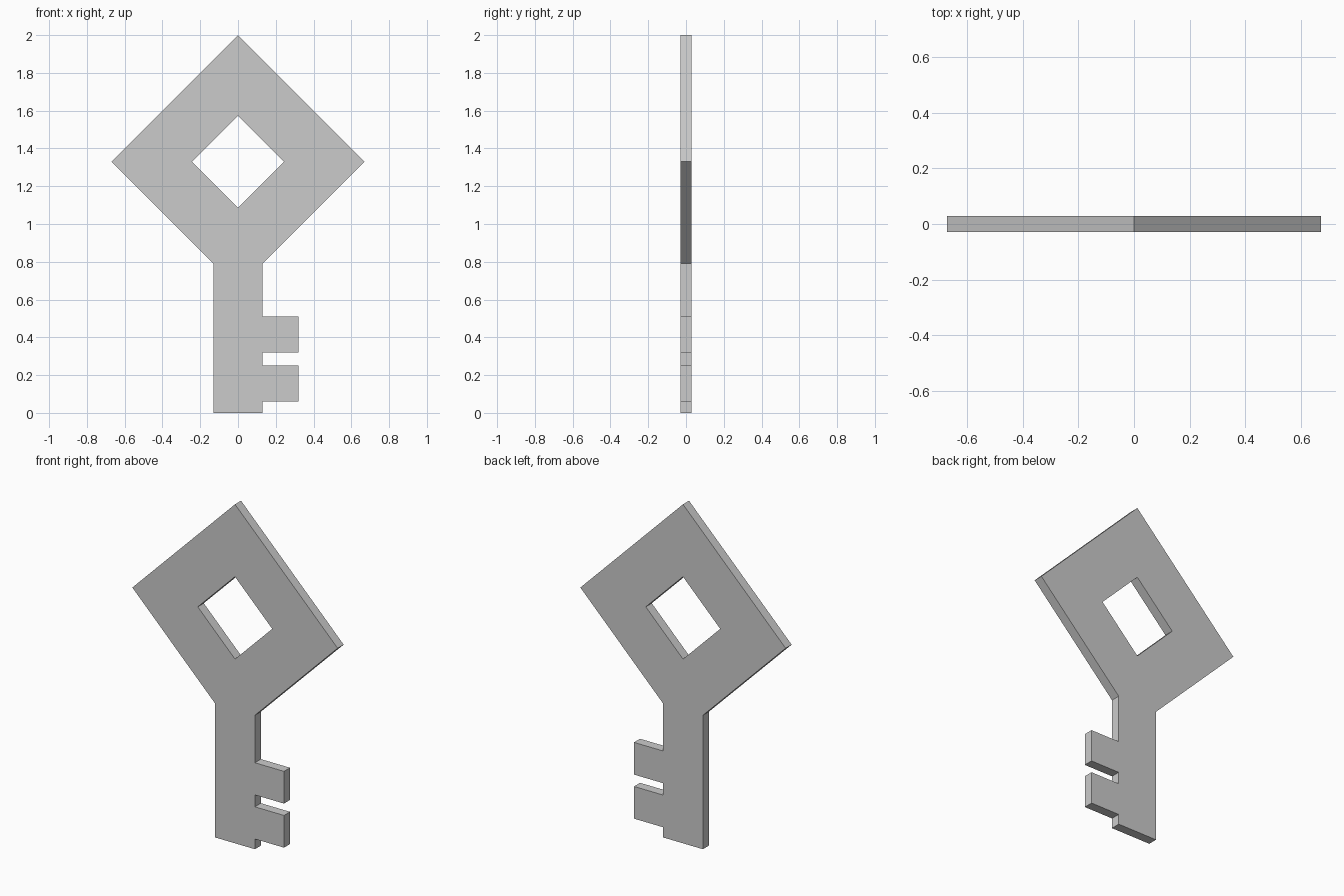
import bpy, bmesh, math

if "Cube" in bpy.data.objects:
    bpy.data.objects.remove(bpy.data.objects["Cube"])

HALF_THICK = 0.028
HEAD_Z, HEAD_R, HOLE_R = 1.33, 0.67, 0.243
SHAFT, TOOTH_X = 0.13, 0.32
NECK_Z = HEAD_Z - HEAD_R + SHAFT

# Outline: up the toothed side of the shaft, then round the diamond head
outline = [(-SHAFT, 0), (SHAFT, 0)]
for low, high in ((0.06, 0.25), (0.32, 0.51)):
    outline += [(SHAFT, low), (TOOTH_X, low), (TOOTH_X, high), (SHAFT, high)]
outline += [(SHAFT, NECK_Z), (HEAD_R, HEAD_Z), (0, HEAD_Z + HEAD_R),
            (-HEAD_R, HEAD_Z), (-SHAFT, NECK_Z)]

# Diamond hole in the head
hole = [(HOLE_R, HEAD_Z), (0, HEAD_Z + HOLE_R), (-HOLE_R, HEAD_Z), (0, HEAD_Z - HOLE_R)]

# Filled flat profile with thickness
curve = bpy.data.curves.new("key", 'CURVE')
curve.dimensions = '2D'
curve.fill_mode = 'BOTH'
curve.extrude = HALF_THICK
for loop in (outline, hole):
    spline = curve.splines.new('POLY')
    spline.points.add(len(loop) - 1)
    for point, (x, z) in zip(spline.points, loop):
        point.co = (x, z, 0, 1)
    spline.use_cyclic_u = True

key = bpy.data.objects.new("key", curve)
bpy.context.collection.objects.link(key)
key.rotation_euler.x = math.pi / 2
bpy.context.view_layer.objects.active = key
key.select_set(True)
bpy.ops.object.convert(target='MESH')
bpy.ops.object.transform_apply(location=False, rotation=True, scale=False)

# Weld the caps to the sides into one solid with flat faces
bm = bmesh.new()
bm.from_mesh(key.data)
bmesh.ops.remove_doubles(bm, verts=bm.verts, dist=0.0001)
bmesh.ops.recalc_face_normals(bm, faces=bm.faces)
for face in bm.faces:
    face.smooth = False
bm.to_mesh(key.data)
bm.free()
